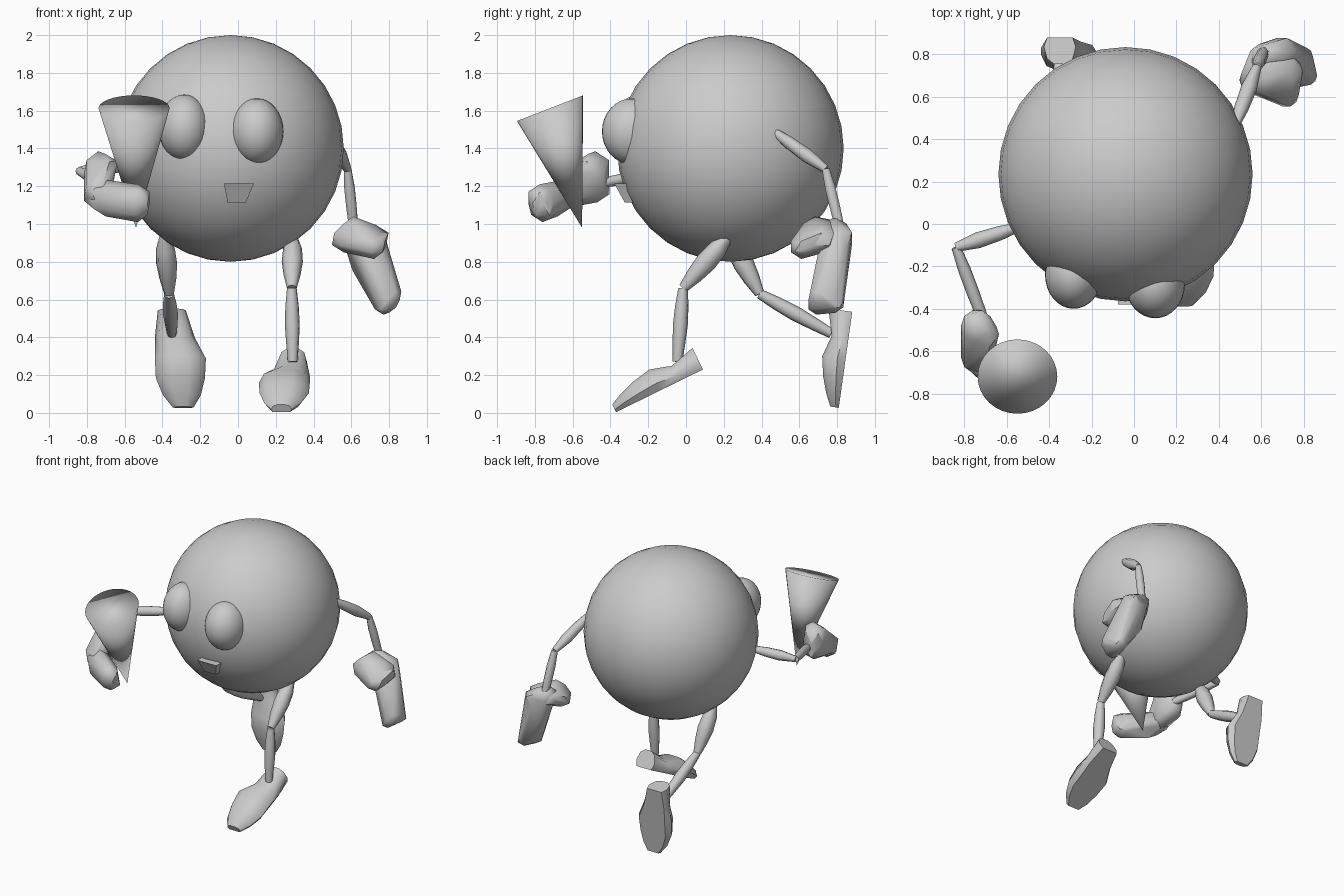
import bpy, bmesh, math
from mathutils import Vector, Matrix

if "Cube" in bpy.data.objects:
    bpy.data.objects.remove(bpy.data.objects["Cube"])

GREY = (0.6, 0.6, 0.6, 1)
mat = bpy.data.materials.new("plain_grey")
mat.use_nodes = True
mat.diffuse_color = GREY
mat.node_tree.nodes["Principled BSDF"].inputs["Base Color"].default_value = GREY


def finish(name, bm, angle=180):
    """Turn a bmesh into a named, smooth-shaded object."""
    bmesh.ops.recalc_face_normals(bm, faces=bm.faces)
    mesh = bpy.data.meshes.new(name)
    bm.to_mesh(mesh)
    bm.free()
    mesh.materials.append(mat)
    ob = bpy.data.objects.new(name, mesh)
    bpy.context.collection.objects.link(ob)
    bpy.ops.object.select_all(action='DESELECT')
    ob.select_set(True)
    bpy.context.view_layer.objects.active = ob
    bpy.ops.object.shade_smooth_by_angle(angle=math.radians(angle))
    return ob


def ellipsoid(name, centre, radii, segments=32, rings=16):
    bm = bmesh.new()
    place = Matrix.Translation(centre) @ Matrix.Diagonal((*radii, 1))
    bmesh.ops.create_uvsphere(bm, u_segments=segments, v_segments=rings, radius=1, matrix=place)
    return finish(name, bm)


def loft(name, sections, angle):
    """Skin a list of equal-length point rings and cap both ends."""
    bm = bmesh.new()
    rings = [[bm.verts.new(p) for p in ring] for ring in sections]
    n = len(rings[0])
    for a, b in zip(rings, rings[1:]):
        for i in range(n):
            j = (i + 1) % n
            bm.faces.new((a[i], a[j], b[j], b[i]))
    bm.faces.new(rings[0])
    bm.faces.new(rings[-1])
    return finish(name, bm, angle)


def bone(name, start, end, radii, sides=8):
    """Tapered limb segment with radii spread evenly along it."""
    start, end = Vector(start), Vector(end)
    turn = (end - start).to_track_quat('Z', 'Y')
    sections = []
    for k, r in enumerate(radii):
        c = start.lerp(end, k / (len(radii) - 1))
        sections.append([c + turn @ Vector((r * math.cos(t), r * math.sin(t), 0))
                         for t in (math.tau * i / sides for i in range(sides))])
    return loft(name, sections, 60)


def lump(name, balls):
    """Rounded low-poly lump: the hull around a few small balls (x, y, z, r)."""
    bm = bmesh.new()
    for x, y, z, r in balls:
        bmesh.ops.create_icosphere(bm, subdivisions=1, radius=r,
                                   matrix=Matrix.Translation((x, y, z)))
    hull = bmesh.ops.convex_hull(bm, input=bm.verts)
    junk = {g for g in hull["geom_interior"] + hull["geom_unused"]
            if isinstance(g, bmesh.types.BMVert)}
    bmesh.ops.delete(bm, geom=list(junk), context='VERTS')
    return finish(name, bm, 50)


# Body and eyes
ellipsoid("body", (-0.04, 0.235, 1.4), (0.6, 0.6, 0.6))
ellipsoid("left_eye", (0.10, -0.285, 1.49), (0.14, 0.16, 0.175))
ellipsoid("right_eye", (-0.285, -0.24, 1.51), (0.135, 0.16, 0.175))

# Mouth: small wedge standing out from the body
loft("mouth", [[(-0.075, y - 0.055, 1.215), (0.085, y - 0.055, 1.215),
                (0.042, y, 1.115), (-0.055, y, 1.115)] for y in (-0.325, -0.25)], 20)

# Cone held in the right hand
apex, rim = Vector((-0.54, -0.55, 0.98)), Vector((-0.55, -0.72, 1.613))
up = Vector((0, -0.36, 0.93)).normalized()
across = up.cross(Vector((1, 0, 0)))
bm = bmesh.new()
tip = bm.verts.new(apex)
ring = [bm.verts.new(rim + 0.188 * (Vector((math.cos(t), 0, 0)) + across * math.sin(t)))
        for t in (math.tau * i / 32 for i in range(32))]
for i, v in enumerate(ring):
    bm.faces.new((tip, v, ring[(i + 1) % 32]))
bm.faces.new(ring)
finish("cone", bm)

# Arms
UPPER_ARM, FOREARM = (0.02, 0.034, 0.038, 0.022), (0.022, 0.03, 0.03, 0.027)
arms = {"left": ((0.47, 0.45, 1.5), (0.58, 0.74, 1.29), (0.61, 0.81, 1.0)),
        "right": ((-0.53, -0.01, 1.32), (-0.84, -0.11, 1.28), (-0.72, -0.43, 1.22))}
for side, (shoulder, elbow, wrist) in arms.items():
    bone(side + "_upper_arm", shoulder, elbow, UPPER_ARM)
    bone(side + "_forearm", elbow, wrist, FOREARM)

# Left hand: palm with fingers hanging down, thumb across the front
lump("left_palm", [(0.61, 0.79, 0.97, 0.07), (0.70, 0.81, 0.92, 0.08),
                   (0.82, 0.70, 0.62, 0.05), (0.77, 0.69, 0.57, 0.05),
                   (0.80, 0.79, 0.58, 0.05), (0.66, 0.80, 0.78, 0.06)])
lump("left_thumb", [(0.56, 0.68, 0.92, 0.07), (0.72, 0.61, 0.88, 0.065),
                    (0.61, 0.68, 0.97, 0.07), (0.73, 0.72, 0.92, 0.075),
                    (0.60, 0.78, 0.95, 0.07)])

# Right hand: palm at the wrist, fingers curled under the cone, thumb up
lump("right_palm", [(-0.74, -0.48, 1.30, 0.085), (-0.70, -0.52, 1.30, 0.07),
                    (-0.74, -0.47, 1.19, 0.075), (-0.74, -0.63, 1.17, 0.085)])
lump("right_fingers", [(-0.745, -0.62, 1.16, 0.08), (-0.53, -0.775, 1.14, 0.07),
                       (-0.53, -0.76, 1.08, 0.07), (-0.70, -0.68, 1.11, 0.07)])

# Legs
THIGH, SHIN = (0.022, 0.05, 0.056, 0.045, 0.026), (0.026, 0.036, 0.04, 0.034, 0.026)
legs = {"left": ((0.29, 0.23, 0.94), (0.285, -0.015, 0.66), (0.29, -0.045, 0.27)),
        "right": ((-0.39, 0.22, 0.95), (-0.365, 0.39, 0.63), (-0.35, 0.77, 0.42))}
for side, (hip, knee, ankle) in legs.items():
    bone(side + "_thigh", hip, knee, THIGH)
    bone(side + "_shin", knee, ankle, SHIN)

# Feet: sections give distance from heel, inward shift, half width, height
FOOT = [(0, 0, 0.075, 0.127), (0.14, 0.015, 0.105, 0.09), (0.255, 0.045, 0.135, 0.125),
        (0.36, 0.045, 0.13, 0.105), (0.45, 0.053, 0.10, 0.075), (0.513, 0.06, 0.055, 0.045)]
SECTION = [(-0.8, 0), (-1, 0.35), (-0.8, 0.8), (-0.35, 1),
           (0.35, 1), (0.8, 0.8), (1, 0.35), (0.8, 0)]


def foot(name, heel, toe, inward):
    heel, toe = Vector(heel), Vector(toe)
    forward = (toe - heel).normalized()
    right = Vector((1, 0, 0))
    lift = right.cross(-forward)
    loft(name, [[heel + forward * u + right * (inward * shift + w * a) + lift * h * b
                 for a, b in SECTION] for u, shift, w, h in FOOT], 50)


foot("left_foot", (0.29, 0.09, 0.23), (0.29, -0.37, 0.004), -1)
foot("right_foot", (-0.35, 0.88, 0.535), (-0.35, 0.81, 0.035), 1)
